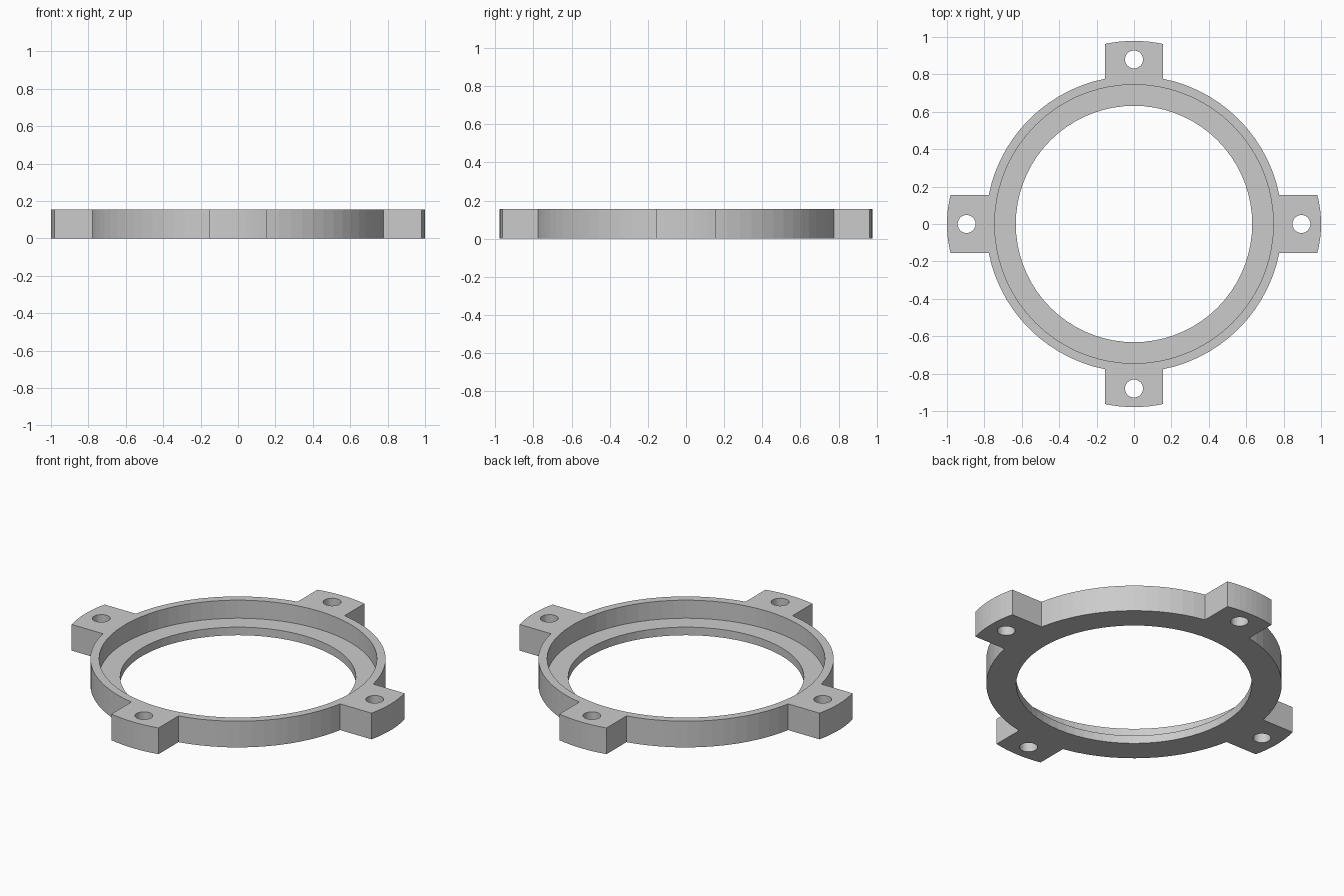
import bpy, bmesh, math
from mathutils import Matrix, Vector

if "Cube" in bpy.data.objects:
    bpy.data.objects.remove(bpy.data.objects["Cube"])

H = 0.155        # total height
FLOOR = 0.048    # height of the inner ledge
R_OUT, R_STEP, R_IN = 0.792, 0.745, 0.632
HALF = 0.154     # half width of the tabs
HOLE_R = 0.048

grey = bpy.data.materials.new("light grey")
grey.diffuse_color = (0.6, 0.6, 0.6, 1)
grey.use_nodes = True
grey.node_tree.nodes["Principled BSDF"].inputs["Base Color"].default_value = grey.diffuse_color


def finish(name, bm):
    bmesh.ops.recalc_face_normals(bm, faces=bm.faces)
    me = bpy.data.meshes.new(name)
    bm.to_mesh(me)
    bm.free()
    me.materials.append(grey)
    ob = bpy.data.objects.new(name, me)
    bpy.context.collection.objects.link(ob)
    return ob


def cylinder(name, x, y, z0, z1, r, n):
    bm = bmesh.new()
    bmesh.ops.create_cone(bm, cap_ends=True, segments=n, radius1=r, radius2=r,
                          depth=z1 - z0,
                          matrix=Matrix.Translation((x, y, (z0 + z1) / 2)))
    return finish(name, bm)


# outline: four tabs with bowed ends, joined by arcs of the ring
pts = []
a0 = math.asin(HALF / R_OUT)
for k in range(4):
    rot = Matrix.Rotation(k * math.pi / 2, 3, 'Z')
    reach, bow = (1.0, 0.019) if k % 2 == 0 else (0.979, 0.016)
    for i in range(9):
        t = i / 4 - 1
        pts.append(rot @ Vector((reach - bow * t * t, HALF * t, 0)))
    for i in range(15):
        a = a0 + (math.pi / 2 - 2 * a0) * i / 14
        pts.append(rot @ Vector((R_OUT * math.cos(a), R_OUT * math.sin(a), 0)))

# flange body
bm = bmesh.new()
face = bm.faces.new([bm.verts.new(p) for p in pts])
ext = bmesh.ops.extrude_face_region(bm, geom=[face])
bmesh.ops.translate(bm, vec=(0, 0, H),
                    verts=[v for v in ext["geom"] if isinstance(v, bmesh.types.BMVert)])
body = finish("mounting_ring", bm)

# cutters: through opening, stepped recess, tab holes
cutters = [cylinder("opening_cutter", 0, 0, -0.1, 0.3, R_IN, 72),
           cylinder("recess_cutter", 0, 0, FLOOR, 0.3, R_STEP, 72)]
for x, y in ((0.895, 0), (-0.895, 0), (0, 0.88), (0, -0.88)):
    cutters.append(cylinder("hole_cutter", x, y, -0.1, 0.3, HOLE_R, 32))

bpy.context.view_layer.objects.active = body
for c in cutters:
    c.hide_render = True
    mod = body.modifiers.new("cut", 'BOOLEAN')
    mod.operation = 'DIFFERENCE'
    mod.solver = 'EXACT'
    mod.object = c
    bpy.ops.object.modifier_apply(modifier=mod.name)
for c in cutters:
    bpy.data.objects.remove(c)
